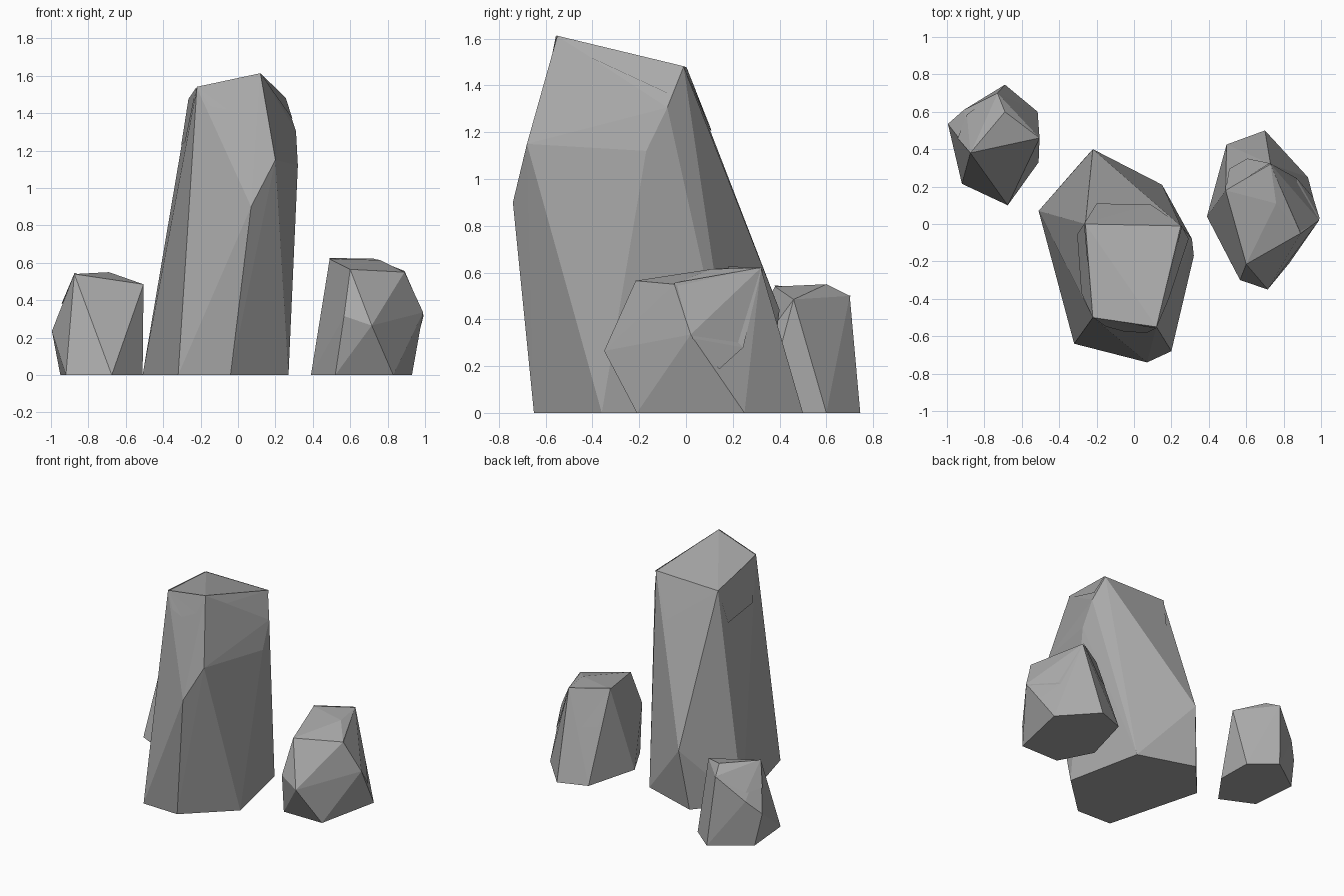
import bpy, bmesh
from mathutils import Vector
from mathutils.bvhtree import BVHTree

if "Cube" in bpy.data.objects:
    bpy.data.objects.remove(bpy.data.objects["Cube"])

stone = bpy.data.materials.new("grey_stone")
stone.diffuse_color = (0.40, 0.40, 0.40, 1)
stone.use_nodes = True
stone.node_tree.nodes["Principled BSDF"].inputs["Base Color"].default_value = stone.diffuse_color


def finish(bm, name):
    mesh = bpy.data.meshes.new(name)
    bm.to_mesh(mesh)
    bm.free()
    mesh.materials.append(stone)
    bpy.context.collection.objects.link(bpy.data.objects.new(name, mesh))


def rock(name, base, upper, chips):
    """Faceted rock: convex hull of a ground ring and upper corners, plus thin chip faces."""
    bm = bmesh.new()
    for x, y in base:
        bm.verts.new((x, y, 0))
    for p in upper:
        bm.verts.new(p)
    res = bmesh.ops.convex_hull(bm, input=bm.verts[:])
    loose = [v for v in bm.verts if not v.link_faces]
    bmesh.ops.delete(bm, geom=loose, context='VERTS')
    bmesh.ops.dissolve_limit(bm, angle_limit=0.01, verts=bm.verts[:], edges=bm.edges[:])
    bmesh.ops.recalc_face_normals(bm, faces=bm.faces[:])
    tree = BVHTree.FromBMesh(bm)
    centre = sum((v.co for v in bm.verts), Vector()) / len(bm.verts)
    finish(bm, name)

    # chip faces hugging the surface just below the top rim
    cb = bmesh.new()
    for chip in chips:
        corners = []
        for p in chip:
            co, normal, _, _ = tree.find_nearest(Vector(p))
            if normal.dot(co - centre) < 0:
                normal = -normal
            corners.append(cb.verts.new(co + normal * 0.006))
        f = cb.faces.new(corners)
        f.normal_update()
        if f.normal.dot(f.calc_center_median() - centre) < 0:
            f.normal_flip()
    bmesh.ops.triangulate(cb, faces=cb.faces[:])
    finish(cb, name + "_chips")


# tall central rock: sloping four-cornered top
fl, fr = (-.22, -.50, 1.535), (.12, -.55, 1.612)
br, bl = (.25, -.01, 1.48), (-.26, 0, 1.475)
rock("tall_rock",
     [(-.51, .07), (-.32, -.64), (-.04, -.65), (.27, -.36), (.15, .21), (-.27, .345)],
     [fl, fr, br, bl, (.07, -.74, .90), (.20, -.68, 1.15), (.32, -.17, 1.12),
      (.31, -.08, 1.305), (-.22, .40, .44)],
     [[bl, br, (.09, .11, 1.21), (-.20, .12, 1.21)],
      [bl, (-.31, -.055, 1.23), (-.285, -.37, 1.25), fl],
      [fl, (-.15, -.56, 1.44), (-.06, -.60, 1.425), (.06, -.62, 1.49), fr],
      [fr, (.20, -.40, 1.52), (.30, -.08, 1.37), br]])

# low rock on the right
rock("right_rock",
     [(.39, .04), (.52, -.21), (.83, -.21), (.93, .25), (.70, .50), (.495, .425)],
     [(.49, .18, .62), (.73, .32, .62), (.76, .11, .615), (.60, -.215, .565),
      (.89, -.05, .55), (.99, .02, .335), (.715, -.35, .265), (.567, -.30, .315)],
     [[(.49, .18, .62), (.50, .31, .38), (.60, .36, .38), (.73, .32, .62)],
      [(.89, -.05, .55), (.99, .03, .32), (.97, .15, .19), (.91, .27, .29),
       (.73, .32, .62)]])

# low rock on the left
rock("left_rock",
     [(-.675, .10), (-.92, .215), (-.95, .56), (-.69, .745), (-.515, .60), (-.51, .33)],
     [(-.875, .38, .54), (-.69, .60, .55), (-.505, .46, .485), (-.73, .70, .50),
      (-.995, .535, .235), (-.91, .61, .33)],
     [[(-.875, .38, .54), (-.97, .47, .40), (-.92, .60, .40), (-.73, .70, .50)]])
